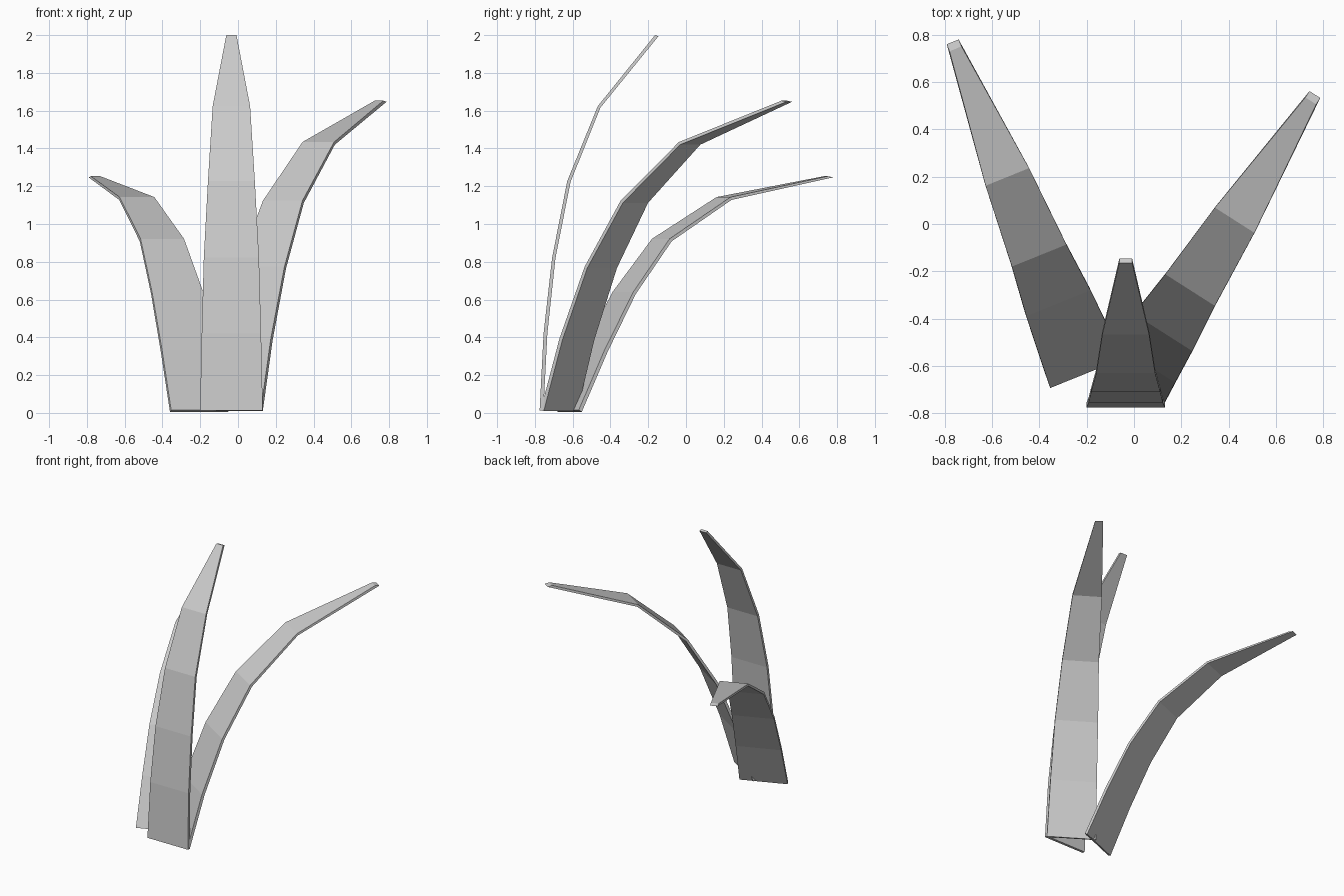
import bpy, math
from mathutils import Vector

if "Cube" in bpy.data.objects:
    bpy.data.objects.remove(bpy.data.objects["Cube"])

HALF_WIDTHS = [0.166, 0.157, 0.146, 0.124, 0.099, 0.027]
HALF_THICK = [0.010, 0.010, 0.009, 0.009, 0.008, 0.007]


def make_leaf(name, base, direction, profile, tip_half):
    """Tapering bent strip; profile = (outward reach, height) stations."""
    out = Vector((direction[0], direction[1], 0)).normalized()
    side = Vector((out.y, -out.x, 0))
    up = Vector((0, 0, 1))
    root = Vector((base[0], base[1], 0))
    pts = [Vector(p) for p in profile]
    n = len(pts)
    verts, faces = [], []
    for i, p in enumerate(pts):
        t = (pts[min(i + 1, n - 1)] - pts[max(i - 1, 0)]).normalized()
        # offset towards the underside; the tip is cut off nearly level
        off = Vector((t.y, -t.x)) * HALF_THICK[i]
        if i == n - 1:
            off = Vector((tip_half, -0.003))
        w = HALF_WIDTHS[i]
        for s, k in ((-1, -1), (1, -1), (1, 1), (-1, 1)):
            q = p + off * k
            verts.append(root + out * q.x + up * q.y + side * (w * s))
    for i in range(n - 1):
        a = i * 4
        for j in range(4):
            k = (j + 1) % 4
            faces.append((a + j, a + k, a + 4 + k, a + 4 + j))
    e = (n - 1) * 4
    faces += [(3, 2, 1, 0), (e, e + 1, e + 2, e + 3)]
    mesh = bpy.data.meshes.new(name)
    mesh.from_pydata(verts, [], faces)
    mesh.update()
    obj = bpy.data.objects.new(name, mesh)
    bpy.context.collection.objects.link(obj)


# tall upright leaf
make_leaf("tall_leaf", (-0.035, -0.765), (0, 1),
          [(0, 0.012), (0.021, 0.42), (0.065, 0.82), (0.145, 1.225),
           (0.305, 1.62), (0.61, 1.997)], 0.009)
# leaf leaning to the right
make_leaf("right_leaf", (-0.014, -0.672), (0.538, 0.843),
          [(0, 0.012), (0.112, 0.39), (0.262, 0.77), (0.473, 1.118),
           (0.82, 1.427), (1.43, 1.65)], 0.016)
# low leaf leaning to the left
make_leaf("left_leaf", (-0.203, -0.622), (-0.375, 0.927),
          [(0, 0.010), (0.152, 0.33), (0.318, 0.635), (0.533, 0.915),
           (0.888, 1.135), (1.485, 1.25)], 0.016)
